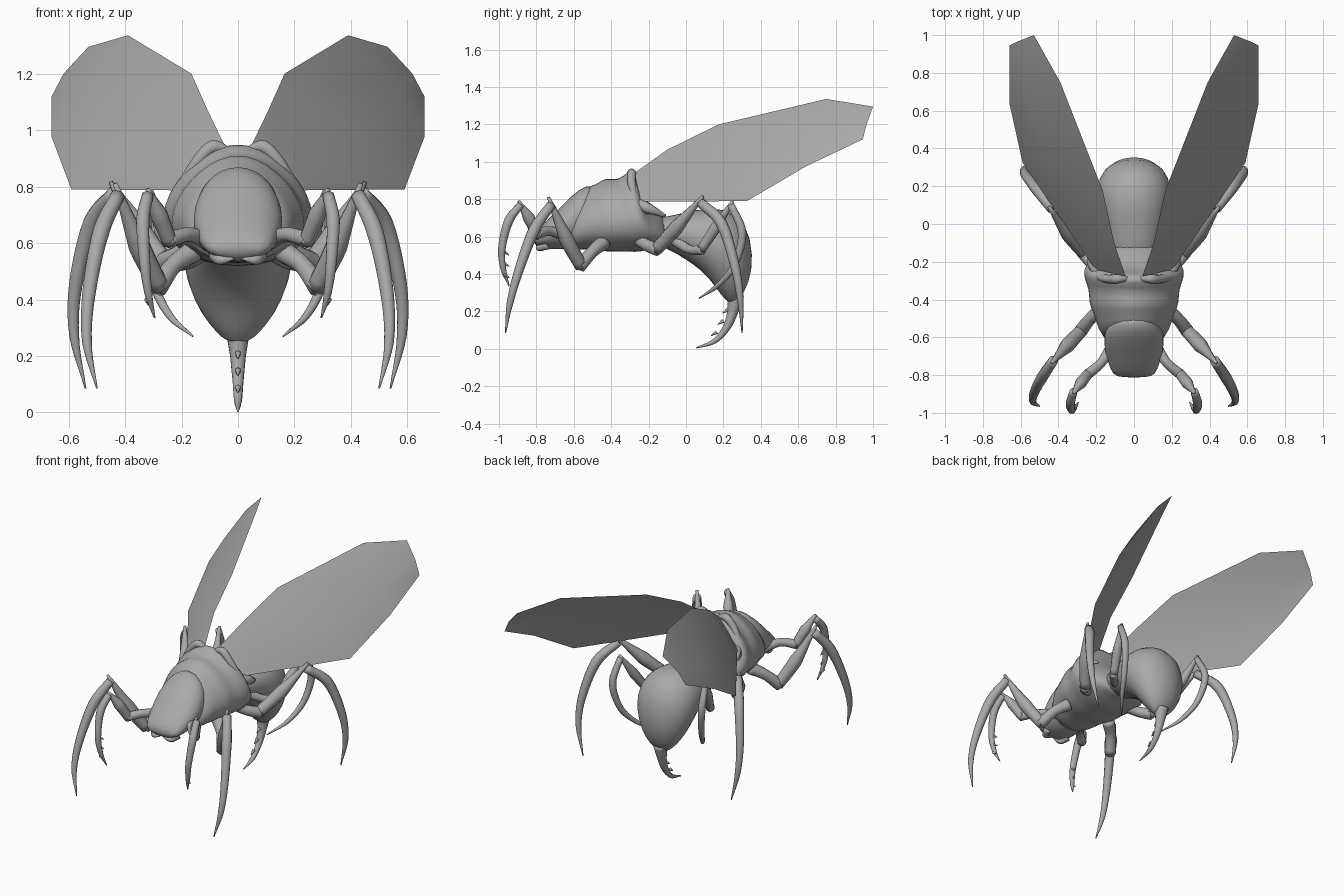
import bpy, bmesh
from math import sin, cos, pi
from mathutils import Vector

cube = bpy.data.objects.get("Cube")
if cube:
    bpy.data.objects.remove(cube, do_unlink=True)


def material(name, grey):
    m = bpy.data.materials.new(name)
    m.use_nodes = True
    colour = (grey, grey, grey, 1)
    m.diffuse_color = colour
    m.node_tree.nodes["Principled BSDF"].inputs["Base Color"].default_value = colour
    return m


SHELL = material("shell grey", 0.4)


def finish(name, bm, mirror=False, subdiv=0, outward=True):
    if outward:
        bmesh.ops.recalc_face_normals(bm, faces=bm.faces)
    for f in bm.faces:
        f.smooth = True
    mesh = bpy.data.meshes.new(name)
    bm.to_mesh(mesh)
    bm.free()
    mesh.materials.append(SHELL)
    ob = bpy.data.objects.new(name, mesh)
    bpy.context.collection.objects.link(ob)
    if mirror:
        ob.modifiers.new("mirror", 'MIRROR')
    if subdiv:
        s = ob.modifiers.new("subdivide", 'SUBSURF')
        s.levels = s.render_levels = subdiv
    return ob


def bridge(bm, rings):
    for a, b in zip(rings, rings[1:]):
        n = len(a)
        for i in range(n):
            bm.faces.new((a[i], a[(i + 1) % n], b[(i + 1) % n], b[i]))
    bm.faces.new(rings[0][::-1])
    bm.faces.new(rings[-1])


def loft(name, sections, flare=0.0, sides=16):
    """Each section: top (y, z), bottom (y, z), half width."""
    bm = bmesh.new()
    rings = []
    for ty, tz, by, bz, w in sections:
        top, bot = Vector((0, ty, tz)), Vector((0, by, bz))
        mid, up = (top + bot) / 2, (top - bot) / 2
        ring = []
        for i in range(sides):
            a = 2 * pi * i / sides
            x = w * cos(a) * (1 - flare * sin(a))
            ring.append(bm.verts.new(mid + up * sin(a) + Vector((x, 0, 0))))
        rings.append(ring)
    bridge(bm, rings)
    return finish(name, bm, subdiv=1)


def smooth_path(points, radii, steps=5):
    """Catmull-Rom samples of a tapered path."""
    p = [Vector(q) for q in points]
    p = [2 * p[0] - p[1]] + p + [2 * p[-1] - p[-2]]
    out = []
    for i in range(1, len(p) - 2):
        for k in range(steps):
            t = k / steps
            a, b, c, d = p[i - 1:i + 3]
            q = (2 * b + (c - a) * t + (2 * a - 5 * b + 4 * c - d) * t ** 2
                 + (3 * b - a - 3 * c + d) * t ** 3) / 2
            out.append((q, radii[i - 1] + (radii[i] - radii[i - 1]) * t))
    return out + [(p[-2], radii[-1])]


def limb(name, points, radii, sides=10, mirror=True):
    bm = bmesh.new()
    path = smooth_path(points, radii)
    rings = []
    for i, (q, r) in enumerate(path):
        along = path[min(i + 1, len(path) - 1)][0] - path[max(i - 1, 0)][0]
        u = along.cross(Vector((0.3, 1, 0.1))).normalized()
        v = along.cross(u).normalized()
        rings.append([bm.verts.new(q + r * (u * cos(2 * pi * k / sides) + v * sin(2 * pi * k / sides)))
                      for k in range(sides)])
    bridge(bm, rings)
    return finish(name, bm, mirror=mirror)


def knob(name, centre, size):
    bm = bmesh.new()
    bmesh.ops.create_uvsphere(bm, u_segments=12, v_segments=8, radius=1)
    bmesh.ops.scale(bm, vec=size, verts=bm.verts)
    bmesh.ops.translate(bm, vec=centre, verts=bm.verts)
    return finish(name, bm, mirror=True)


# Body segments
loft("head", [
    (-.47, .87, -.5, .56, .12), (-.53, .885, -.57, .54, .155), (-.61, .825, -.64, .53, .165),
    (-.70, .73, -.71, .53, .15), (-.78, .655, -.77, .535, .125), (-.82, .60, -.81, .55, .10)])
loft("thorax", [
    (-.56, .82, -.68, .52, .14), (-.53, .87, -.58, .525, .19), (-.47, .885, -.48, .53, .21),
    (-.43, .925, -.42, .51, .24), (-.36, .90, -.34, .52, .235), (-.31, .96, -.27, .51, .265),
    (-.27, .955, -.22, .52, .265), (-.25, .84, -.18, .53, .245), (-.19, .77, -.14, .54, .2),
    (-.10, .70, -.08, .54, .13)], flare=0.25)
loft("abdomen", [
    (-.2, .70, -.18, .56, .12), (-.08, .71, -.09, .53, .135), (.06, .75, 0, .475, .17),
    (.2, .76, .09, .41, .2), (.325, .69, .15, .335, .195), (.365, .50, .19, .28, .145),
    (.34, .35, .22, .255, .085), (.285, .26, .23, .245, .045)])
limb("stinger", [(0, .265, .29), (0, .25, .2), (0, .215, .11), (0, .15, .04), (0, .055, .005)],
     [.045, .029, .02, .014, .003], mirror=False)
for y, z in ((.225, .21), (.2, .15), (.165, .09)):
    limb("stinger_barb", [(0, y, z), (0, y - .03, z - .02)], [.011, .002], 6, mirror=False)

# Shoulder ridges, eyes, jaws and wing roots
limb("shoulder_ridge", [(.03, -.29, .925), (.09, -.29, .94), (.15, -.29, .88), (.23, -.265, .76)],
     [.012, .025, .022, .012])
knob("eye", (.095, -.765, .59), (.025, .025, .022))
limb("jaw", [(.08, -.74, .555), (.06, -.785, .54), (.015, -.795, .545)], [.025, .018, .004])
limb("wing_root", [(.17, -.28, .78), (.22, -.2, .75), (.2, -.11, .71)], [.035, .03, .008])

# Legs: hip path, thigh path, shin path and thickness
LEGS = {
    "fore": ([(.1, -.62, .6), (.17, -.73, .63), (.25, -.80, .61)],
             [(.24, -.79, .6), (.28, -.84, .7), (.32, -.895, .79)],
             [(.32, -.885, .77), (.337, -.95, .68), (.33, -.985, .53), (.317, -.975, .42), (.295, -.945, .335)], .8),
    "middle": ([(.16, -.44, .57), (.23, -.5, .52), (.285, -.57, .44)],
               [(.275, -.56, .44), (.35, -.64, .59), (.435, -.735, .81)],
               [(.425, -.72, .77), (.485, -.81, .64), (.527, -.89, .43), (.535, -.94, .25), (.5, -.965, .085)], 1),
    "rear": ([(.14, -.26, .6), (.21, -.22, .56), (.27, -.15, .53)],
             [(.26, -.16, .53), (.35, -.05, .65), (.45, .09, .815)],
             [(.435, .08, .78), (.52, .19, .67), (.575, .26, .45), (.58, .29, .27), (.54, .3, .085)], 1),
    "inner": ([(.1, -.06, .58), (.18, .02, .53), (.24, .09, .53)],
              [(.23, .08, .53), (.27, .16, .65), (.31, .25, .79)],
              [(.31, .24, .77), (.325, .3, .62), (.295, .26, .45), (.24, .17, .34), (.16, .07, .27)], .75),
}
for name, (hip, thigh, shin, s) in LEGS.items():
    limb(name + "_hip", hip, [.04 * s, .032 * s, .036 * s])
    limb(name + "_thigh", thigh, [.034 * s, .04 * s, .008])
    limb(name + "_shin", shin, [.026 * s, .031 * s, .025 * s, .018 * s, .003])
for z in (.4, .46, .52):
    limb("fore_spine", [(.322, -.975, z), (.317, -.945, z - .02)], [.01, .002], 6)

# Wings: leading and trailing edges joined over a slightly bowed middle vein
lead = [(.04, -.29, .93), (.105, -.1, 1.065), (.165, .175, 1.2), (.39, .75, 1.336), (.53, 1, 1.295)]
trail = [(.2, -.25, .787), (.24, -.19, .787), (.59, .325, .79), (.66, .64, .975), (.66, .945, 1.12)]
bow = [0, .01, .025, .025, .012]
bm = bmesh.new()
rows = []
for a, b, h in zip(lead, trail, bow):
    a, b = Vector(a), Vector(b)
    middle = a.lerp(b, .58) + h * Vector((1, -.2, .6))
    rows.append([bm.verts.new(p) for p in (a, middle, b)])
for r, q in zip(rows, rows[1:]):
    for i in range(2):
        bm.faces.new((r[i], r[i + 1], q[i + 1], q[i]))
finish("wing", bm, mirror=True, outward=False)
